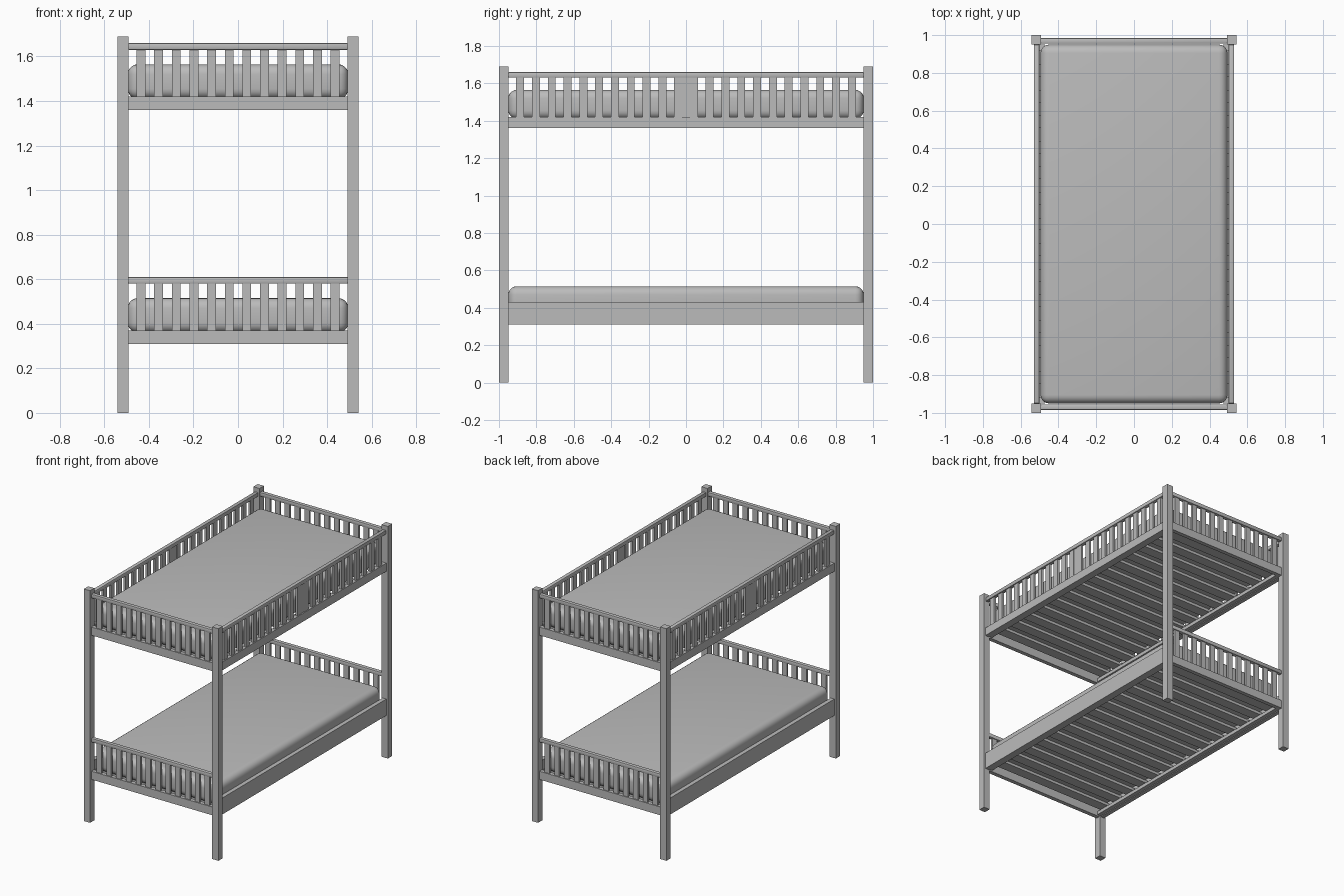
import bpy
import bmesh
import math

cube = bpy.data.objects.get("Cube")
if cube:
    bpy.data.objects.remove(cube, do_unlink=True)

# Single plain grey for the whole bed
grey = bpy.data.materials.new("plain grey")
grey.use_nodes = True
colour = (0.5, 0.5, 0.5, 1)
grey.diffuse_color = colour
grey.node_tree.nodes["Principled BSDF"].inputs["Base Color"].default_value = colour


def add_box(bm, x, y, z):
    """Append a box given (low, high) ranges on each axis."""
    verts = bmesh.ops.create_cube(bm, size=1)["verts"]
    for v in verts:
        v.co = [lo + (c + 0.5) * (hi - lo) for c, (lo, hi) in zip(v.co, (x, y, z))]


def boxes(name, ranges, bevel=0, segments=1):
    """One object made of several boxes, optionally with softened edges."""
    bm = bmesh.new()
    for r in ranges:
        add_box(bm, *r)
    mesh = bpy.data.meshes.new(name)
    bm.to_mesh(mesh)
    bm.free()
    mesh.materials.append(grey)
    obj = bpy.data.objects.new(name, mesh)
    bpy.context.collection.objects.link(obj)
    if bevel:
        mod = obj.modifiers.new("soft edges", "BEVEL")
        mod.width = bevel
        mod.segments = segments
        bpy.ops.object.select_all(action="DESELECT")
        obj.select_set(True)
        bpy.context.view_layer.objects.active = obj
        bpy.ops.object.modifier_apply(modifier=mod.name)
        bpy.ops.object.shade_smooth_by_angle(angle=math.radians(40))
    return obj


def span(centre, width):
    return (centre - width / 2, centre + width / 2)


def even_slats(half, count):
    """Equal slats and gaps, with a gap beside each post."""
    unit = 2 * half / (2 * count + 1)
    return [span(-half + unit * (2 * i + 1.5), unit) for i in range(count)]


POST_X, POST_Y, POST = 0.517, 0.975, 0.05
IN_X, IN_Y = 0.495, 0.95

# Corner posts
for sx, side in ((-1, "right"), (1, "left")):
    for sy, end in ((-1, "front"), (1, "back")):
        boxes(f"{end}_{side}_post",
              [(span(sx * POST_X, POST), span(sy * POST_Y, POST), (0, 1.69))])

for level, z in (("lower", 0.31), ("upper", 1.36)):
    rail_z = (z, z + 0.06)
    slat_z = (z + 0.06, z + 0.275)
    cap_z = (z + 0.27, z + 0.3)

    # End guards
    for sy, end in ((-1, "front"), (1, "back")):
        y = sy * 0.97
        boxes(f"{level}_{end}_rail", [((-IN_X, IN_X), span(y, 0.03), rail_z)])
        boxes(f"{level}_{end}_slats",
              [(s, span(y, 0.016), slat_z) for s in even_slats(IN_X, 12)])
        boxes(f"{level}_{end}_top_rail",
              [((-IN_X, IN_X), span(y, 0.03), cap_z)], 0.006, 2)

    # Long sides, with guards on the upper bunk only
    for sx, side in ((-1, "right"), (1, "left")):
        x = sx * 0.515
        high = z + (0.12 if level == "lower" else 0.06)
        boxes(f"{level}_{side}_rail", [(span(x, 0.03), (-IN_Y, IN_Y), (z, high))])
        if level == "upper":
            slats = [(span(x, 0.016), s, slat_z) for s in even_slats(IN_Y, 22)]
            slats.append((span(x, 0.01), span(0, 0.044), slat_z))
            boxes(f"{level}_{side}_slats", slats)
            boxes(f"{level}_{side}_top_rail",
                  [(span(x, 0.03), (-IN_Y, IN_Y), cap_z)], 0.006, 2)
        # Ledger carrying the bed slats
        boxes(f"{level}_{side}_ledger",
              [(span(sx * 0.485, 0.03), (-IN_Y, IN_Y), (z + 0.005, z + 0.03))])

    # Cross slats under the mattress
    boxes(f"{level}_bed_slats",
          [((-0.5, 0.5), span(-0.88 + i * 1.76 / 13, 0.075), (z + 0.03, z + 0.05))
           for i in range(14)])

    # Rounded mattress
    boxes(f"{level}_mattress",
          [((-IN_X, IN_X), (-IN_Y, IN_Y), (z + 0.05, z + 0.205))], 0.045, 5)
